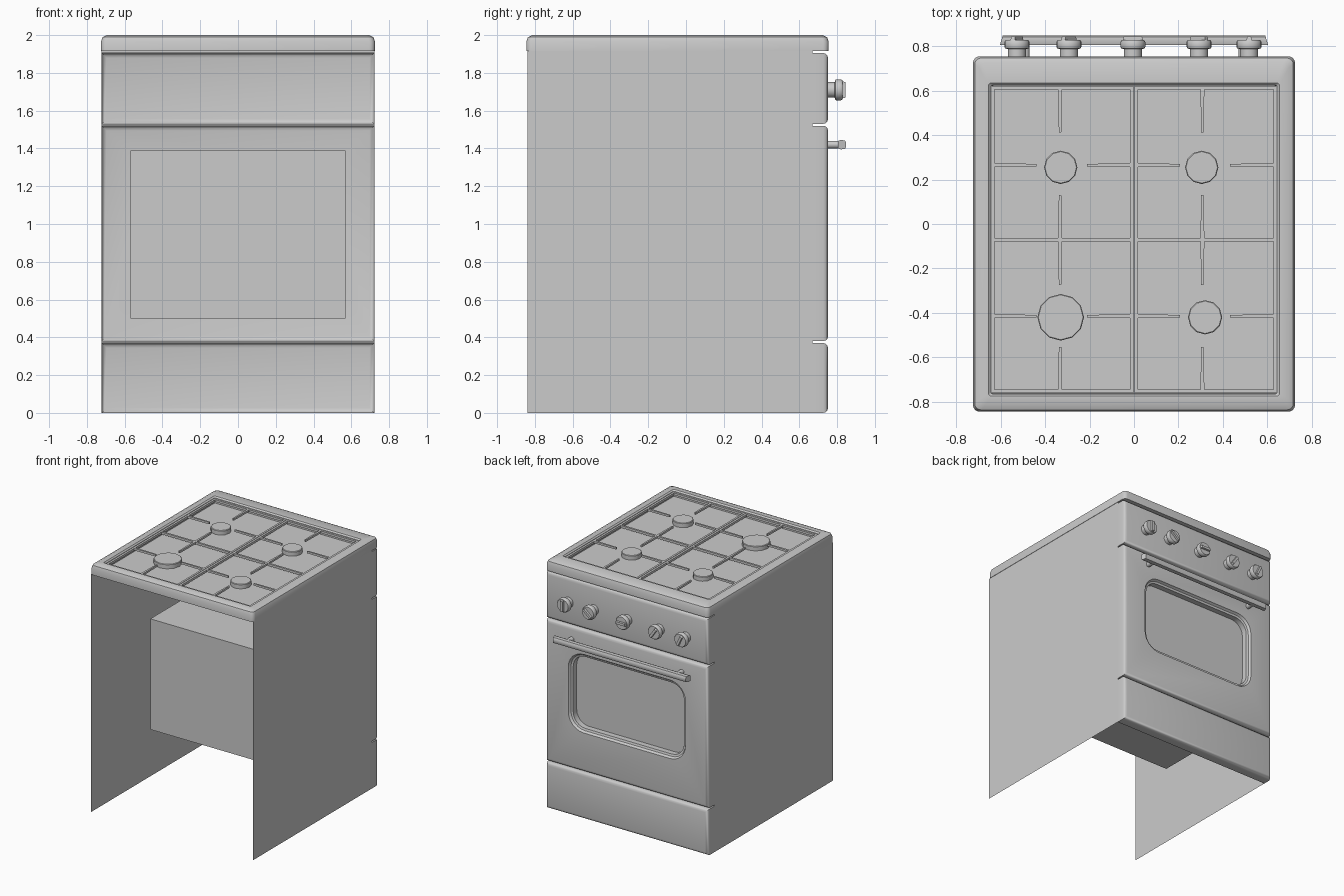
import bpy, bmesh, math
from mathutils import Matrix, Vector

if "Cube" in bpy.data.objects:
    bpy.data.objects.remove(bpy.data.objects["Cube"])


def finish(name, bm, angle=35):
    bmesh.ops.recalc_face_normals(bm, faces=bm.faces)
    me = bpy.data.meshes.new(name)
    bm.to_mesh(me)
    bm.free()
    me.shade_smooth()
    me.set_sharp_from_angle(angle=math.radians(angle))
    ob = bpy.data.objects.new(name, me)
    bpy.context.collection.objects.link(ob)
    return ob


def add_box(bm, x0, x1, y0, y1, z0, z1):
    m = (Matrix.Translation(((x0 + x1) / 2, (y0 + y1) / 2, (z0 + z1) / 2))
         @ Matrix.Diagonal((x1 - x0, y1 - y0, z1 - z0, 1)))
    return bmesh.ops.create_cube(bm, size=1, matrix=m)["verts"]


def add_turned(bm, profile, matrix, sides):
    # closed stack of rings along local z, profile = (radius, height)
    rings = [[bm.verts.new(matrix @ Vector((r * math.cos(2 * math.pi * i / sides),
                                            r * math.sin(2 * math.pi * i / sides), h)))
              for i in range(sides)] for r, h in profile]
    bridge(bm, rings)
    bm.faces.new(rings[-1])


def bridge(bm, rings):
    for a, b in zip(rings, rings[1:]):
        n = len(a)
        for i in range(n):
            bm.faces.new((a[i], a[(i + 1) % n], b[(i + 1) % n], b[i]))


def round_rect(u0, u1, v0, v1, r, seg):
    pts = []
    for k, (cu, cv) in enumerate([(u1 - r, v1 - r), (u0 + r, v1 - r),
                                  (u0 + r, v0 + r), (u1 - r, v0 + r)]):
        for i in range(seg + 1):
            a = math.pi / 2 * (k + i / seg)
            pts.append((cu + r * math.cos(a), cv + r * math.sin(a)))
    return pts


def drop_back(bm):
    faces = [f for f in bm.faces if f.calc_center_median().y < 0.671]
    bmesh.ops.delete(bm, geom=faces, context="FACES")


def panel_bm(z0, z1):
    bm = bmesh.new()
    add_box(bm, -0.722, 0.722, 0.67, 0.752, z0, z1)
    front = [e for e in bm.edges if all(v.co.y > 0.7 for v in e.verts)]
    bmesh.ops.bevel(bm, geom=front, offset=0.026, segments=3, profile=0.5, affect="EDGES")
    return bm


# Drawer and control panels, open at the back
for name, z0, z1 in [("drawer_front", 0, 0.37), ("control_panel", 1.53, 1.905)]:
    bm = panel_bm(z0, z1)
    drop_back(bm)
    finish(name, bm)

# Oven door with a stepped rounded window opening
door = finish("oven_door", panel_bm(0.38, 1.52))
bm = bmesh.new()
rings = []
for inset, y in [(-0.006, 0.80), (-0.006, 0.752), (0.006, 0.735), (0.022, 0.73), (0.022, 0.6)]:
    loop = round_rect(-0.515 + inset, 0.515 - inset, 0.70 + inset, 1.32 - inset, 0.13 - inset, 6)
    rings.append([bm.verts.new((u, y, v)) for u, v in loop])
bridge(bm, rings)
bm.faces.new(rings[0])
bm.faces.new(rings[-1])
cutter = finish("window_cutter", bm)
cutter.hide_render = True
mod = door.modifiers.new("window", "BOOLEAN")
mod.object = cutter
mod.operation = "DIFFERENCE"
mod.solver = "EXACT"
dg = bpy.context.evaluated_depsgraph_get()
bm = bmesh.new()
bm.from_mesh(door.evaluated_get(dg).to_mesh())
bpy.data.objects.remove(door)
bpy.data.objects.remove(cutter)
drop_back(bm)
finish("oven_door", bm)

# Window pane
bm = bmesh.new()
bm.faces.new([bm.verts.new((u, 0.685, v))
              for u, v in round_rect(-0.493, 0.493, 0.722, 1.298, 0.108, 6)])
finish("window_pane", bm)

# Oven box behind the door, open toward the door
bm = bmesh.new()
add_box(bm, -0.57, 0.57, -0.30, 0.672, 0.5, 1.39)
bmesh.ops.delete(bm, geom=[f for f in bm.faces if f.calc_center_median().y > 0.6], context="FACES")
finish("oven_box", bm)

# Thin side walls and the strips closing the grooves between panels
bm = bmesh.new()
for s in (-1, 1):
    bm.faces.new([bm.verts.new((s * 0.722, y, z))
                  for y, z in [(-0.84, 0), (0.67, 0), (0.67, 1.915), (-0.84, 1.915)]])
finish("side_walls", bm)
bm = bmesh.new()
for z0, z1 in [(0.37, 0.38), (1.52, 1.53), (1.905, 1.915)]:
    bm.faces.new([bm.verts.new(p) for p in [(-0.722, 0.67, z0), (0.722, 0.67, z0),
                                            (0.722, 0.67, z1), (-0.722, 0.67, z1)]])
finish("groove_strips", bm)

# Cooktop with rounded rim and sunken pan
bm = bmesh.new()
rings = []
for hx, y0, y1, z, r in [(0.715, -0.835, 0.67, 1.915, 0.02), (0.725, -0.845, 0.755, 1.915, 0.03),
                         (0.725, -0.845, 0.755, 1.965, 0.03), (0.717, -0.837, 0.747, 1.989, 0.028),
                         (0.695, -0.815, 0.725, 2.0, 0.025), (0.655, -0.775, 0.635, 2.0, 0.012),
                         (0.645, -0.765, 0.625, 1.99, 0.01), (0.643, -0.763, 0.623, 1.95, 0.01)]:
    rings.append([bm.verts.new((u, v, z)) for u, v in round_rect(-hx, hx, y0, y1, r, 4)])
bridge(bm, rings)
bm.faces.new(rings[-1])
finish("cooktop", bm)

# Twelve-sided burners
for i, (x, y, r) in enumerate([(-0.33, 0.255, 0.075), (0.305, 0.255, 0.075),
                               (-0.33, -0.42, 0.105), (0.32, -0.42, 0.077)]):
    bm = bmesh.new()
    add_turned(bm, [(r, 1.95), (r, 1.982), (r - 0.004, 1.986)], Matrix.Translation((x, y, 0)), 12)
    finish(f"burner_{i + 1}", bm, 40)


# Two grates: frame, cross bar and tapered prongs
def add_prong(bm, x, y, dx, dy, length):
    vs = add_box(bm, 0, length, -0.009, 0.009, 1.972, 1.988)
    for v in vs:
        if v.co.x > length / 2:
            v.co.y *= 0.6
        v.co = Vector((x + v.co.x * dx - v.co.y * dy, y + v.co.x * dy + v.co.y * dx, v.co.z))


for side, s in (("left", -1), ("right", 1)):
    bm = bmesh.new()
    xa, xb = sorted((s * 0.002, s * 0.643))
    for x in (xa, xb - 0.016):
        add_box(bm, x, x + 0.016, -0.761, 0.621, 1.97, 1.988)
    for y in (-0.753, -0.07, 0.613):
        add_box(bm, xa, xb, y - 0.008, y + 0.008, 1.97, 1.988)
    cx = -0.333 if s < 0 else 0.308
    for y in (0.265, -0.415):
        add_prong(bm, xa + 0.01, y, 1, 0, 0.195)
        add_prong(bm, xb - 0.01, y, -1, 0, 0.2)
    for y, d, n in [(0.613, -1, 0.2), (-0.07, 1, 0.2), (-0.07, -1, 0.205), (-0.753, 1, 0.2)]:
        add_prong(bm, cx, y, 0, d, n)
    finish(f"grate_{side}", bm)

# Control knobs with turned grips
for i, (x, ang) in enumerate([(-0.527, 65), (-0.293, 55), (-0.005, 0), (0.293, -40), (0.518, 90)]):
    bm = bmesh.new()
    place = Matrix.Translation((x, 0.745, 1.71)) @ Matrix.Rotation(-math.pi / 2, 4, "X")
    add_turned(bm, [(0.041, 0), (0.041, 0.042), (0.053, 0.046), (0.056, 0.052),
                    (0.056, 0.075), (0.05, 0.084)], place, 20)
    grip = add_box(bm, -0.048, 0.048, -0.012, 0.012, 0.07, 0.1)
    for v in grip:
        if v.co.z > 0.09:
            v.co.x *= 0.85
            v.co.y *= 0.8
    bmesh.ops.transform(bm, verts=grip, matrix=place @ Matrix.Rotation(math.radians(ang), 4, "Z"))
    finish(f"knob_{i + 1}", bm)

# Door handle: bar with chamfered front and two posts
bm = bmesh.new()
rings = [[bm.verts.new((s * (0.604 - 0.3 * (y - 0.805)), y, z)) for y, z in
          [(0.805, 1.40), (0.82, 1.395), (0.842, 1.398), (0.848, 1.41),
           (0.848, 1.43), (0.842, 1.442), (0.82, 1.445), (0.805, 1.44)]] for s in (-1, 1)]
bridge(bm, rings)
for ring in rings:
    bm.faces.new(ring)
finish("handle_bar", bm)
for name, x in (("handle_post_left", -0.49), ("handle_post_right", 0.49)):
    bm = bmesh.new()
    place = Matrix.Translation((x, 0.745, 1.42)) @ Matrix.Rotation(-math.pi / 2, 4, "X")
    add_turned(bm, [(0.02, 0), (0.02, 0.07)], place, 12)
    finish(name, bm)
